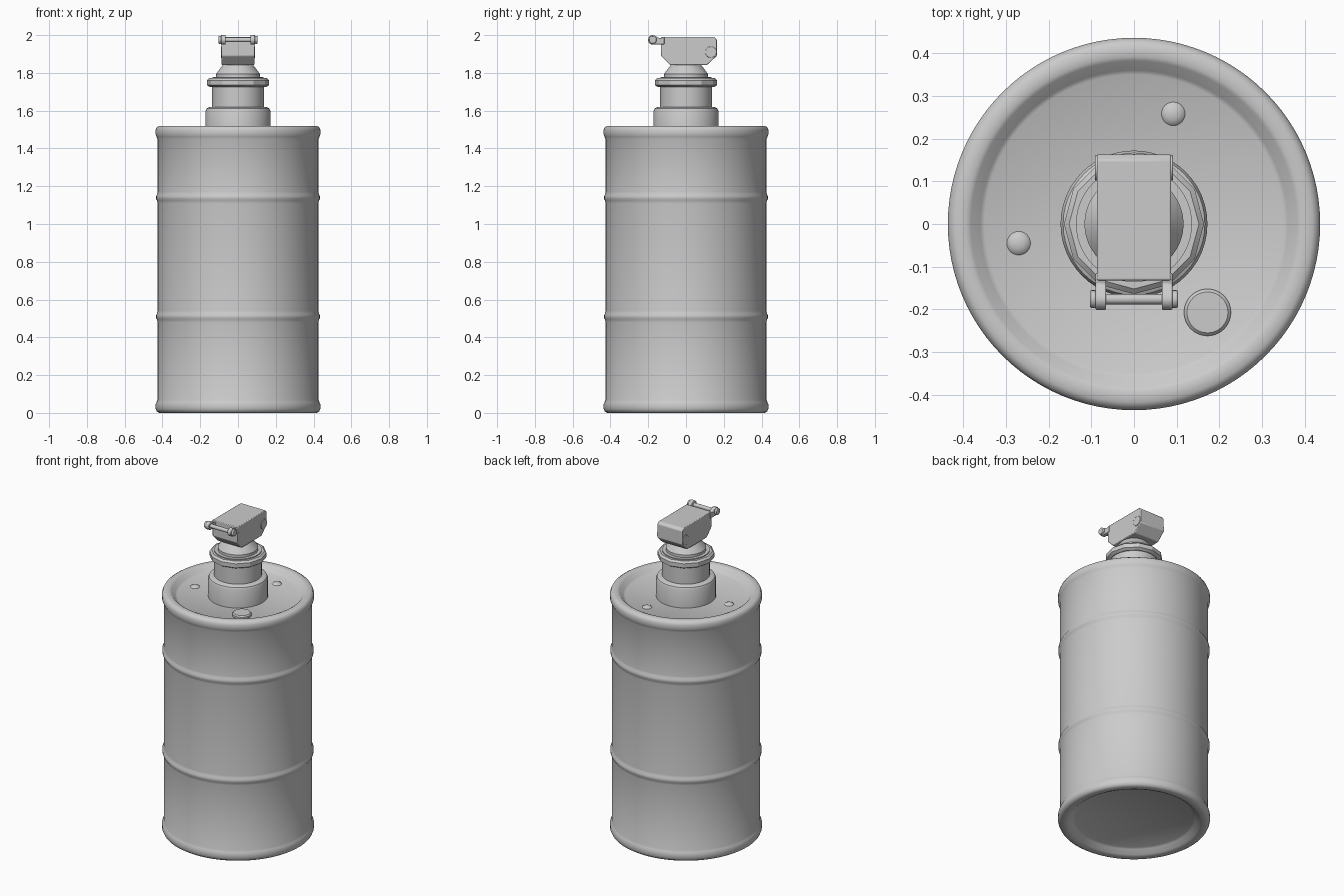
import bpy, bmesh, math

if "Cube" in bpy.data.objects:
    bpy.data.objects.remove(bpy.data.objects["Cube"])


def finish(name, bm, angle=35, bevel=0.0):
    bmesh.ops.recalc_face_normals(bm, faces=bm.faces)
    me = bpy.data.meshes.new(name)
    bm.to_mesh(me)
    bm.free()
    ob = bpy.data.objects.new(name, me)
    bpy.context.collection.objects.link(ob)
    if bevel:
        m = ob.modifiers.new("Bevel", 'BEVEL')
        m.width, m.segments, m.limit_method = bevel, 2, 'ANGLE'
    bpy.ops.object.select_all(action='DESELECT')
    ob.select_set(True)
    bpy.context.view_layer.objects.active = ob
    bpy.ops.object.shade_smooth_by_angle(angle=math.radians(angle))
    return ob


def lathe(name, profile, sides=64, centre=(0, 0), angle=35, bevel=0.0):
    """Revolve (radius, z) points around z; a radius of 0 closes to a pole."""
    bm = bmesh.new()
    rings = []
    for r, z in profile:
        n = 1 if r == 0 else sides
        rings.append([bm.verts.new((centre[0] + r * math.cos(2 * math.pi * i / sides),
                                    centre[1] + r * math.sin(2 * math.pi * i / sides), z))
                      for i in range(n)])
    for a, b in zip(rings, rings[1:]):
        for i in range(sides):
            j = (i + 1) % sides
            quad = [a[i % len(a)], a[j % len(a)], b[j % len(b)], b[i % len(b)]]
            bm.faces.new(list(dict.fromkeys(quad)))
    return finish(name, bm, angle, bevel)


def extrude_x(name, outline, x0, x1, bevel=0.0):
    """Extrude a (y, z) outline along x."""
    bm = bmesh.new()
    a = [bm.verts.new((x0, y, z)) for y, z in outline]
    b = [bm.verts.new((x1, y, z)) for y, z in outline]
    bm.faces.new(a)
    bm.faces.new(b)
    for i in range(len(a)):
        j = (i + 1) % len(a)
        bm.faces.new((a[i], a[j], b[j], b[i]))
    return finish(name, bm, 35, bevel)


def circle(y, z, r, n=24, start=0.0, sweep=2 * math.pi):
    return [(y + r * math.cos(start + sweep * i / n), z + r * math.sin(start + sweep * i / n))
            for i in range(n)]


# Canister with rolled rims, two raised bands and recessed ends
LID = 1.485
profile = [(0, 0.035), (0.34, 0.035), (0.352, 0.028), (0.375, 0.006), (0.39, 0.0),
           (0.418, 0.0), (0.43, 0.008), (0.436, 0.022), (0.436, 0.045), (0.431, 0.058),
           (0.426, 0.068)]
for z in (0.51, 1.14):
    profile += [(0.426, z - 0.03), (0.428, z - 0.018), (0.434, z - 0.007),
                (0.434, z + 0.007), (0.428, z + 0.018), (0.426, z + 0.03)]
profile += [(0.426, 1.45), (0.431, 1.461), (0.436, 1.474), (0.436, 1.498), (0.43, 1.512),
            (0.418, 1.52), (0.392, 1.52), (0.382, 1.515), (0.36, LID + 0.006),
            (0.35, LID), (0, LID)]
lathe("canister", profile, 96)

# Lid button and two small dimples
lathe("lid_button", [(0, LID - 0.01), (0.055, LID - 0.01), (0.055, LID + 0.012),
                     (0.048, LID + 0.019), (0, LID + 0.019)], 32, (0.172, -0.207))
for i, c in enumerate([(0.092, 0.258), (-0.27, -0.045)]):
    lathe(f"lid_bump_{i + 1}", [(0.029, LID - 0.002), (0.025, LID + 0.004),
                                (0.014, LID + 0.009), (0, LID + 0.011)], 24, c)

# Stepped neck
lathe("neck", [(0, LID - 0.01), (0.172, LID - 0.01), (0.172, 1.598), (0.166, 1.611),
               (0.15, 1.62), (0.137, 1.62), (0.137, 1.74), (0, 1.74)], 48)

# Twelve-sided nut
lathe("nut", [(0, 1.726), (0.15, 1.726), (0.164, 1.735), (0.164, 1.761),
              (0.152, 1.772), (0, 1.772)], 12, angle=25)

# Washer and tapered fuse base
lathe("washer", [(0, 1.765), (0.136, 1.765), (0.136, 1.778), (0, 1.778)], 48)
lathe("fuse_cone", [(0, 1.77), (0.116, 1.77), (0.116, 1.795), (0.11, 1.803),
                    (0.08, 1.842), (0.08, 1.86), (0, 1.86)], 48)

# Fuse head
extrude_x("fuse_head", [(-0.132, 1.99), (-0.132, 1.89), (-0.085, 1.842), (0.112, 1.842),
                        (0.163, 1.89), (0.163, 1.976), (0.15, 1.99)], -0.087, 0.087, 0.004)

# Hinge pin through the back of the head
extrude_x("hinge_pin", circle(0.132, 1.91, 0.03), -0.091, 0.091, 0.002)

# Lugs carrying the front pull pin
PY, PZ = -0.176, 1.975
for side, s in (("left", -1), ("right", 1)):
    outline = circle(PY, PZ, 0.025, 14, math.pi / 2, math.pi) + [
        (PY, PZ - 0.025), (-0.115, 1.95), (-0.115, 1.99), (-0.14, 1.983), (PY + 0.01, 1.997)]
    extrude_x(f"pin_lug_{side}", outline, s * 0.065, s * 0.09, 0.003)
    extrude_x(f"pin_cap_{side}", circle(PY, PZ, 0.021, 20), s * 0.088, s * 0.103, 0.004)
extrude_x("pull_pin", circle(PY, PZ, 0.012, 20), -0.095, 0.095)
